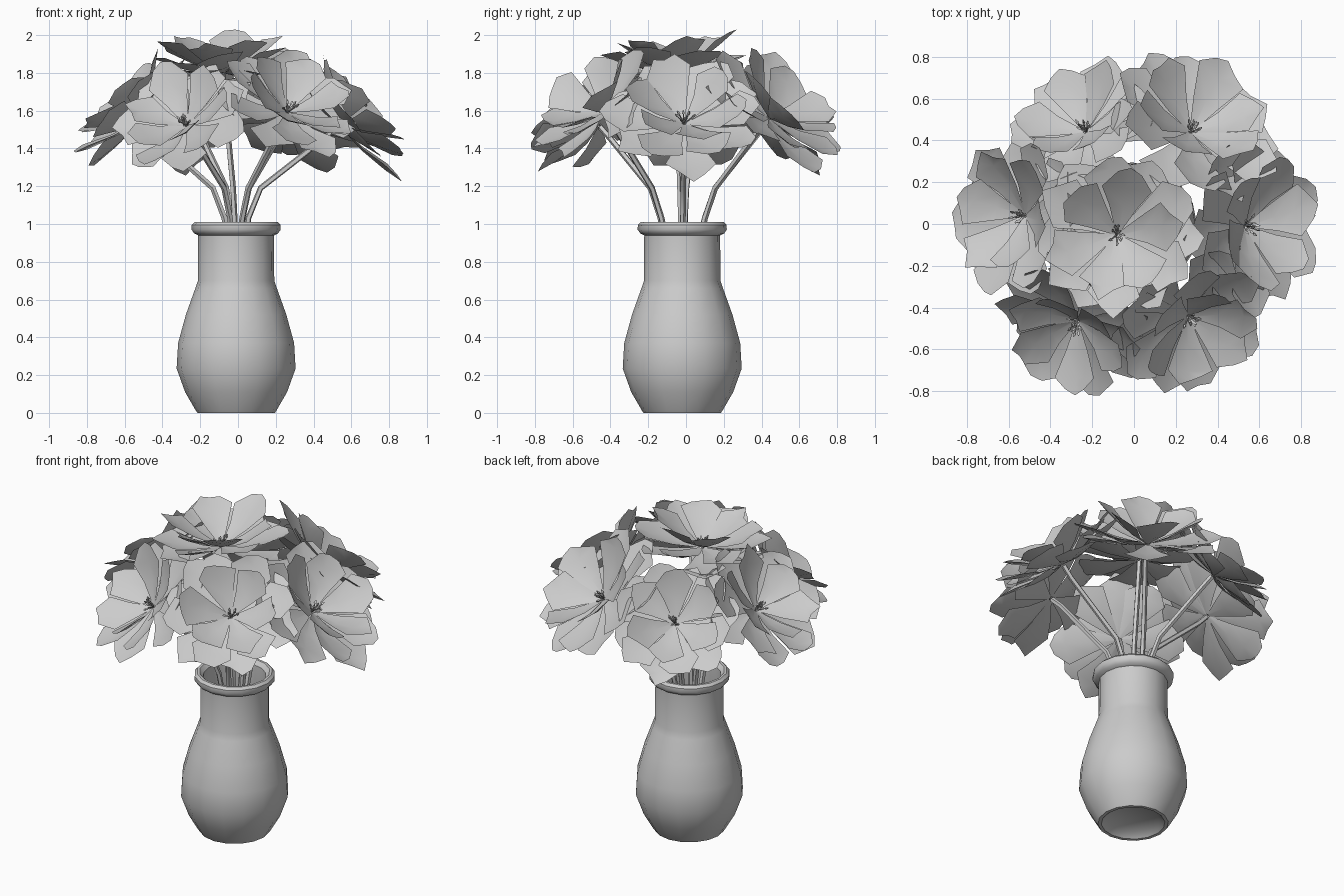
import bpy, bmesh, math, random
from mathutils import Vector, Matrix

if "Cube" in bpy.data.objects:
    bpy.data.objects.remove(bpy.data.objects["Cube"])

random.seed(4)
VX, VY = -0.01, -0.02


def make_object(name, bm, smooth=True):
    mesh = bpy.data.meshes.new(name)
    bm.to_mesh(mesh)
    bm.free()
    ob = bpy.data.objects.new(name, mesh)
    bpy.context.collection.objects.link(ob)
    if smooth:
        bpy.context.view_layer.objects.active = ob
        ob.select_set(True)
        bpy.ops.object.shade_smooth_by_angle(angle=math.radians(40))
        ob.select_set(False)
    return ob


# Vase: lathed outer wall, rolled rim, inner wall and recessed foot
profile = [(0, 0.035), (0.15, 0.03), (0.185, 0.0), (0.205, 0.0), (0.215, 0.015),
           (0.27, 0.11), (0.315, 0.235), (0.307, 0.37), (0.266, 0.52),
           (0.216, 0.66), (0.202, 0.70), (0.201, 0.94), (0.222, 0.95),
           (0.236, 0.97), (0.235, 0.995), (0.22, 1.01), (0.205, 1.01),
           (0.183, 0.985), (0.180, 0.70), (0.24, 0.52), (0.283, 0.36),
           (0.287, 0.24), (0.19, 0.06), (0, 0.06)]
bm = bmesh.new()
verts = [bm.verts.new((r, 0, z)) for r, z in profile]
edges = [bm.edges.new(p) for p in zip(verts, verts[1:])]
bmesh.ops.spin(bm, geom=verts + edges, cent=(0, 0, 0), axis=(0, 0, 1),
               angle=math.tau, steps=16)
bmesh.ops.remove_doubles(bm, verts=bm.verts, dist=0.0005)
bmesh.ops.recalc_face_normals(bm, faces=bm.faces)
vase = make_object("vase", bm)
vase.location = (VX, VY, 0)


def add_petal(bm, length, width, lift, spin):
    """Creased kite-shaped petal along local +x, lifted and turned around z."""
    rows = [(0.03, 0.08), (0.42, 0.55), (0.76, 1.0), (0.93, 0.48)]
    yaw = Matrix.Rotation(spin, 4, 'Z')
    roll = Matrix.Rotation(random.uniform(-0.2, 0.2), 4, 'X')
    grid = []
    for i, (t, w) in enumerate(rows):
        row = []
        for s in (-1, 0, 1):
            tt = t + (0.07 if s == 0 and i == 3 else 0)
            r = tt * length
            bow = 0.05 * length * math.sin(math.pi * tt)
            jit = random.uniform(-0.025, 0.025) if i > 1 else 0
            p = Vector((r + jit, s * w * width, abs(s) * w * width * 0.2 - bow))
            p = yaw @ Matrix.Rotation(-lift, 4, 'Y') @ roll @ p
            row.append(bm.verts.new(p))
        grid.append(row)
    for a, b in zip(grid, grid[1:]):
        for k in range(2):
            bm.faces.new((a[k], b[k], b[k + 1], a[k + 1]))


def add_stamen(bm, spin, lean, length):
    """Thin three-sided spike with a small swollen tip."""
    m = Matrix.Rotation(spin, 4, 'Z') @ Matrix.Rotation(lean, 4, 'Y')
    for r1, r2, d, z in ((0.004, 0.003, length, length / 2),
                         (0.009, 0.003, 0.02, length)):
        bmesh.ops.create_cone(bm, segments=3, radius1=r1, radius2=r2, depth=d,
                              cap_ends=True, matrix=m @ Matrix.Translation((0, 0, z)))


def flower(name, centre, axis, scale, turn):
    rot = Vector(axis).to_track_quat('Z', 'Y').to_matrix().to_4x4()
    place = Matrix.Translation(centre) @ rot @ Matrix.Scale(scale, 4)
    # Petals: flat outer ring, shallow middle ring, cupped inner ring
    bm = bmesh.new()
    for count, length, width, lift, offset in ((6, 0.40, 0.130, 0.06, 0.0),
                                               (6, 0.41, 0.130, 0.26, 0.5),
                                               (6, 0.36, 0.120, 0.55, 0.2)):
        for i in range(count):
            add_petal(bm, length * random.uniform(0.95, 1.06), width,
                      lift + random.uniform(-0.09, 0.09),
                      turn + offset + math.tau * i / count + random.uniform(-0.1, 0.1))
    bm.transform(place)
    make_object(name + "_petals", bm)
    # Stamens
    bm = bmesh.new()
    for i in range(11):
        add_stamen(bm, i * 2.4, random.uniform(0.1, 0.8), random.uniform(0.04, 0.08))
    bm.transform(place)
    make_object(name + "_stamens", bm, False)


def stem(name, points, radius=0.016, sides=5):
    bm = bmesh.new()
    pts = [Vector(p) for p in points]
    rings = []
    for i, p in enumerate(pts):
        d = pts[min(i + 1, len(pts) - 1)] - pts[max(i - 1, 0)]
        q = d.to_track_quat('Z', 'Y')
        rings.append([bm.verts.new(p + q @ Vector((radius * math.cos(math.tau * k / sides),
                                                   radius * math.sin(math.tau * k / sides), 0)))
                      for k in range(sides)])
    for a, b in zip(rings, rings[1:]):
        for k in range(sides):
            n = (k + 1) % sides
            bm.faces.new((a[k], a[n], b[n], b[k]))
    bm.faces.new(rings[0][::-1])
    bm.faces.new(rings[-1])
    make_object(name, bm)


# Bouquet: x, y, z of each flower heart, outward tilt in degrees, size
blooms = [("top", -0.08, -0.05, 1.80, 3, 1.0),
          ("front_left", -0.27, -0.46, 1.52, 46, 0.95),
          ("front_right", 0.26, -0.44, 1.59, 45, 0.97),
          ("right", 0.53, -0.01, 1.53, 42, 1.03),
          ("back_right", 0.27, 0.44, 1.56, 45, 1.06),
          ("back_left", -0.23, 0.44, 1.54, 46, 0.92),
          ("left", -0.52, 0.04, 1.55, 42, 1.0)]
for i, (name, x, y, z, tilt, size) in enumerate(blooms):
    out = Vector((x, y, 0)).normalized()
    t = math.radians(tilt)
    axis = out * math.sin(t) + Vector((0, 0, math.cos(t)))
    heart = Vector((x, y, z))
    flower("flower_" + name, heart, axis, size, i * 0.9)

    def along(fx, fy, h):
        return Vector((VX + (x - VX) * fx, VY + (y - VY) * fy, h))
    stem("stem_" + name, [along(0.04, 0.05, 0.12), along(0.08, 0.18, 0.85),
                          along(0.12, 0.26, 1.03), along(0.24, 0.38, 1.19),
                          heart - axis * 0.09, heart - axis * 0.01])
